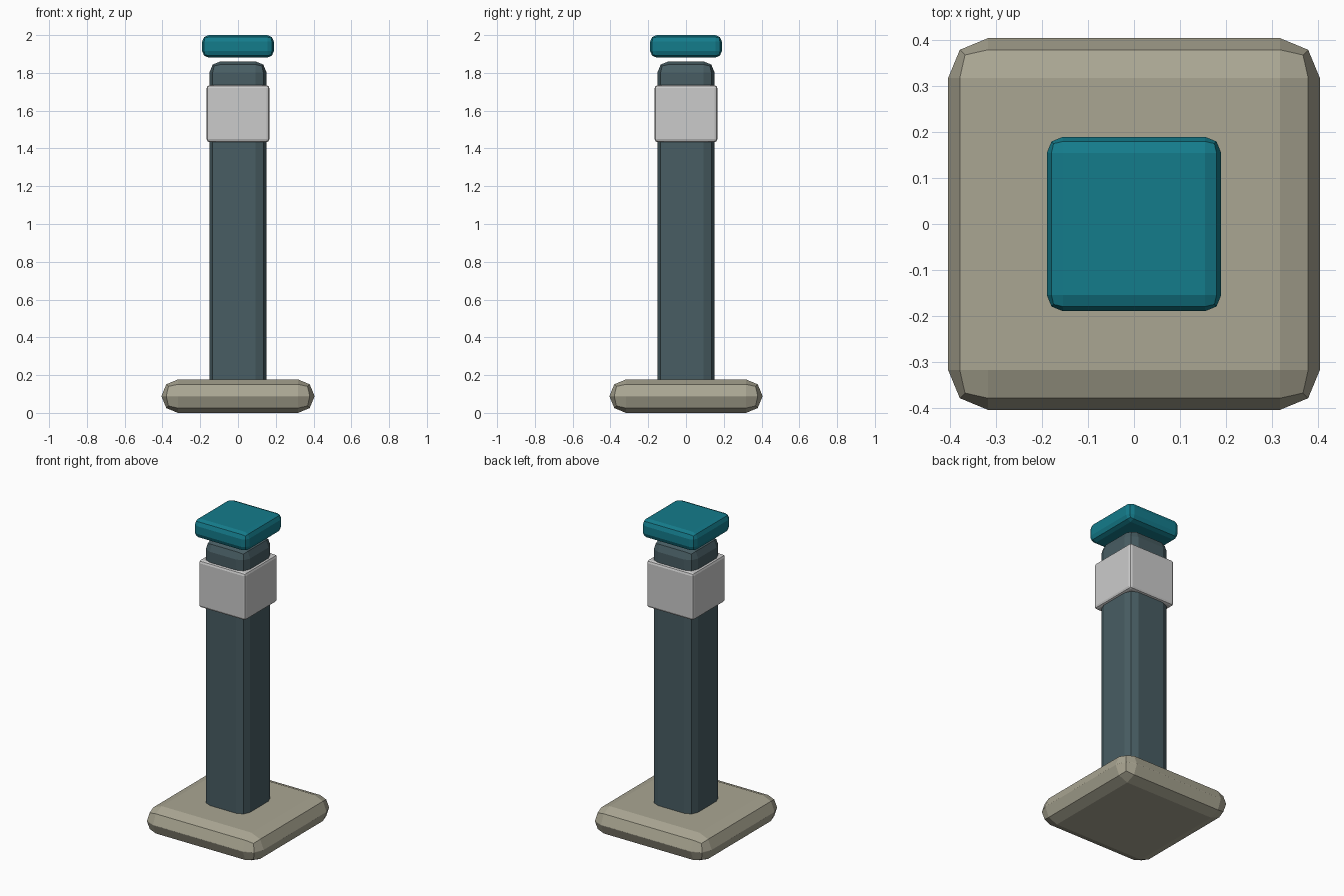
import bpy

if "Cube" in bpy.data.objects:
    bpy.data.objects.remove(bpy.data.objects["Cube"])


def material(name, rgb):
    mat = bpy.data.materials.new(name)
    mat.diffuse_color = (*rgb, 1.0)
    mat.use_nodes = True
    mat.node_tree.nodes["Principled BSDF"].inputs["Base Color"].default_value = mat.diffuse_color
    return mat


def rounded_block(name, half, z0, z1, bevel, mat=None):
    """Square block with two-segment bevelled edges, flat shaded."""
    bpy.ops.mesh.primitive_cube_add(size=1, location=(0, 0, (z0 + z1) / 2))
    ob = bpy.context.object
    ob.name = name
    ob.scale = (2 * half, 2 * half, z1 - z0)
    bpy.ops.object.transform_apply(location=False, rotation=False, scale=True)
    mod = ob.modifiers.new("Bevel", 'BEVEL')
    mod.width = bevel
    mod.segments = 2
    if mat:
        ob.data.materials.append(mat)
    return ob


stone = material("stone", (0.40, 0.38, 0.29))
slate = material("slate", (0.065, 0.11, 0.125))
teal = material("teal", (0.007, 0.20, 0.26))

# Foot plate, its edges rounded to almost half its height
rounded_block("base", 0.405, 0.0, 0.177, 0.087, stone)
# Post, sunk into the base
rounded_block("post", 0.151, 0.09, 1.861, 0.058, slate)
# Band round the upper post
rounded_block("collar", 0.166, 1.433, 1.735, 0.016)
# Cap floating just above the post
rounded_block("cap", 0.19, 1.881, 2.0, 0.035, teal)
